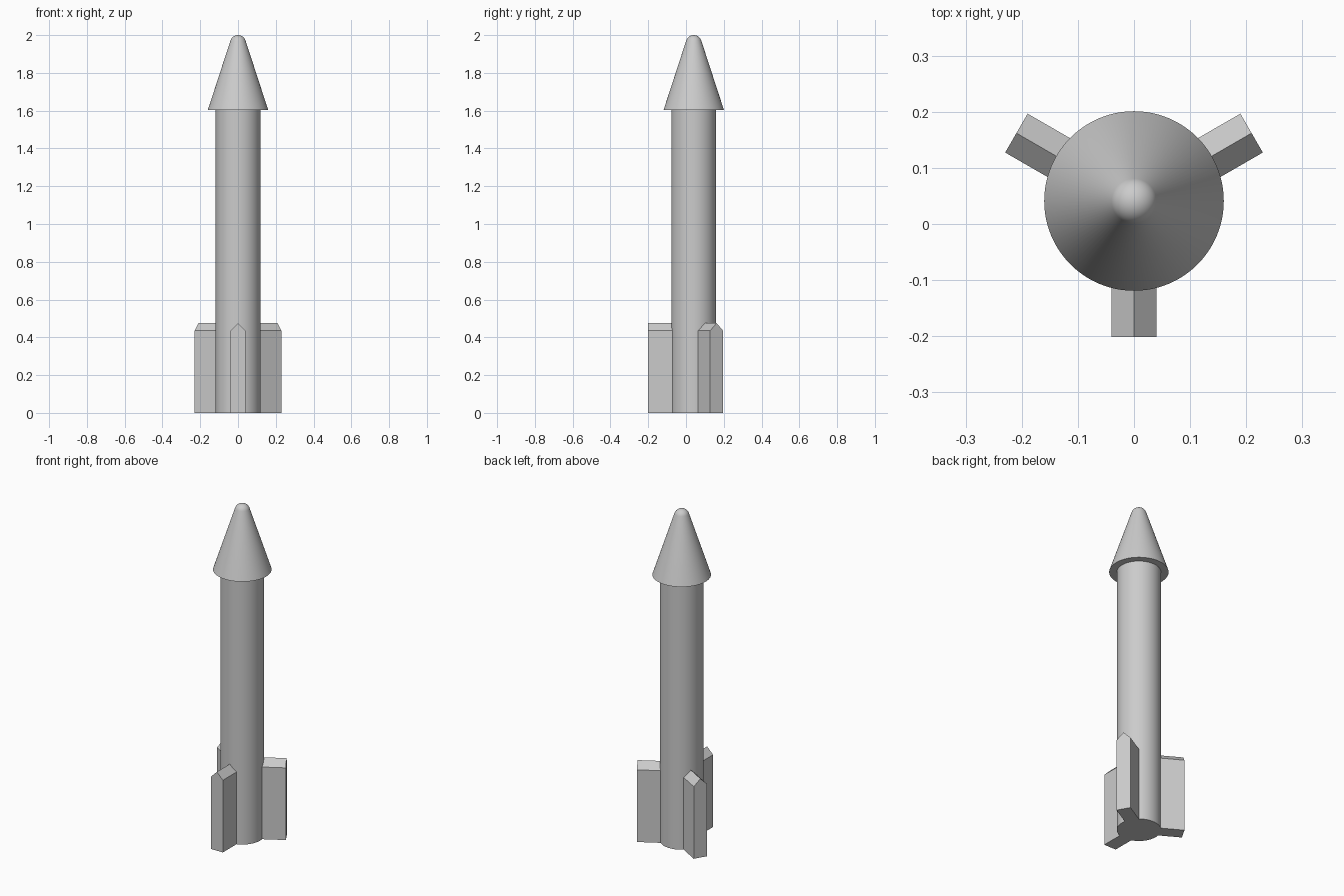
import bpy, bmesh, math
from mathutils import Matrix, Vector

if "Cube" in bpy.data.objects:
    bpy.data.objects.remove(bpy.data.objects["Cube"])

AXIS_Y = 0.041          # rocket axis is offset so the fins balance the bounds
SIDES = 96
BODY_R, CONE_R, CONE_Z = 0.119, 0.16, 1.603


def make_object(name, bm, smooth=False):
    bmesh.ops.recalc_face_normals(bm, faces=bm.faces)
    mesh = bpy.data.meshes.new(name)
    bm.to_mesh(mesh)
    bm.free()
    obj = bpy.data.objects.new(name, mesh)
    obj.location.y = AXIS_Y
    bpy.context.collection.objects.link(obj)
    if smooth:
        bpy.ops.object.select_all(action='DESELECT')
        obj.select_set(True)
        bpy.context.view_layer.objects.active = obj
        bpy.ops.object.shade_smooth_by_angle(angle=math.radians(30))
    return obj


def lathe(name, profile):
    """Spin an (r, z) profile that starts and ends on the axis."""
    bm = bmesh.new()
    verts = [bm.verts.new((r, 0, z)) for r, z in profile]
    edges = [bm.edges.new(pair) for pair in zip(verts, verts[1:])]
    bmesh.ops.spin(bm, geom=verts + edges, cent=(0, 0, 0), axis=(0, 0, 1),
                   angle=math.tau, steps=SIDES, use_merge=True)
    bmesh.ops.remove_doubles(bm, verts=bm.verts, dist=1e-5)
    return make_object(name, bm, smooth=True)


# Cylindrical body
lathe("body", [(0, 0), (BODY_R, 0), (BODY_R, CONE_Z), (0, CONE_Z)])

# Nose cone with a rounded tip tangent to the cone
tip_r, tilt, arc_steps = 0.042, math.radians(18), 10
arc = []
for i in range(arc_steps + 1):
    a = tilt + (math.pi / 2 - tilt) * i / arc_steps
    r = 0 if i == arc_steps else tip_r * math.cos(a)
    arc.append((r, 2 - tip_r + tip_r * math.sin(a)))
lathe("nose_cone", [(0, CONE_Z), (CONE_R, CONE_Z)] + arc)

# Three fins with ridged tops, extruded outwards from the body
FIN_IN, FIN_OUT = 0.105, 0.242
fin_profile = [(-0.04, 0), (0.04, 0), (0.04, 0.435), (0, 0.475), (-0.04, 0.435)]
for name, angle in (("front_fin", -90), ("right_fin", 30), ("left_fin", 150)):
    bm = bmesh.new()
    face = bm.faces.new([bm.verts.new((FIN_IN, w, z)) for w, z in fin_profile])
    ext = bmesh.ops.extrude_face_region(bm, geom=[face], use_keep_orig=True)
    moved = [v for v in ext["geom"] if isinstance(v, bmesh.types.BMVert)]
    bmesh.ops.translate(bm, verts=moved, vec=Vector((FIN_OUT - FIN_IN, 0, 0)))
    bmesh.ops.rotate(bm, verts=bm.verts, cent=(0, 0, 0),
                     matrix=Matrix.Rotation(math.radians(angle), 3, 'Z'))
    make_object(name, bm)
